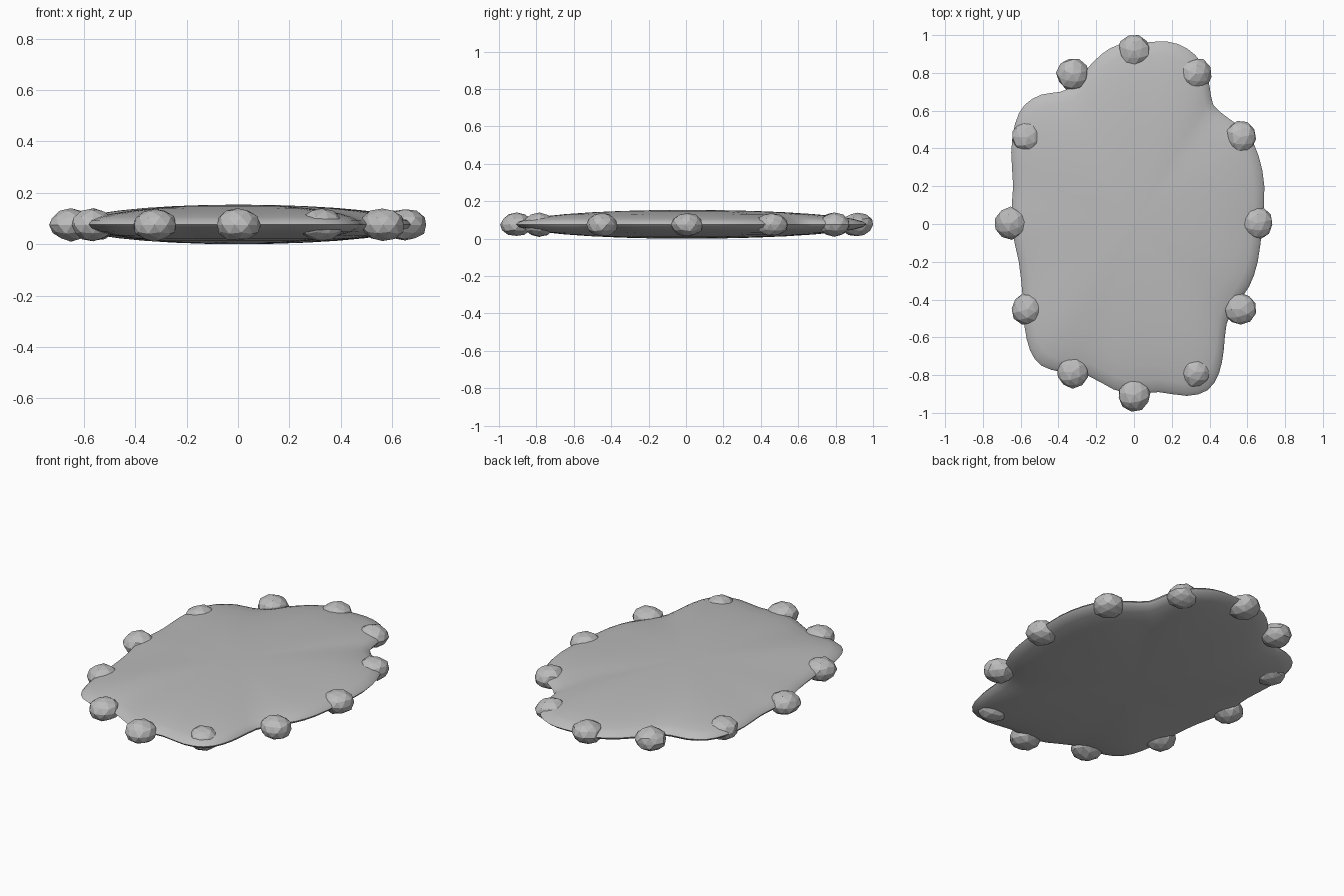
import bpy
import bmesh
import math
import random
from mathutils import Vector

random.seed(4)
cube = bpy.data.objects.get("Cube")
if cube:
    bpy.data.objects.remove(cube, do_unlink=True)

MID_Z = 0.077


def make_material(name, colour):
    mat = bpy.data.materials.new(name)
    mat.use_nodes = True
    mat.diffuse_color = colour
    mat.node_tree.nodes["Principled BSDF"].inputs["Base Color"].default_value = colour
    return mat


stone_grey = make_material("stone grey", (0.5, 0.5, 0.5, 1))


def finish(bm, name, location):
    """Turn a bmesh into a named, coloured object."""
    bmesh.ops.recalc_face_normals(bm, faces=bm.faces)
    mesh = bpy.data.meshes.new(name)
    bm.to_mesh(mesh)
    bm.free()
    mesh.materials.append(stone_grey)
    obj = bpy.data.objects.new(name, mesh)
    obj.location = location
    bpy.context.collection.objects.link(obj)
    return obj


def smooth_loop(points, steps):
    """Closed Catmull-Rom curve through the given points."""
    count = len(points)
    result = []
    for i in range(count):
        a, b, c, d = (Vector(points[(i + k) % count]) for k in (-1, 0, 1, 2))
        for s in range(steps):
            t = s / steps
            result.append(0.5 * (2 * b + (c - a) * t
                                 + (2 * a - 5 * b + 4 * c - d) * t ** 2
                                 + (3 * b - a - 3 * c + d) * t ** 3))
    return result


# Wavy rim of the slab, anticlockwise from the left side
rim = [(.68, 0), (.69, .2), (.66, .36), (.6, .48), (.5, .56), (.42, .63),
       (.4, .73), (.36, .85), (.28, .93), (.18, .965), (.05, .96), (-.08, .95),
       (-.17, .9), (-.25, .82), (-.31, .74), (-.39, .7), (-.49, .685),
       (-.58, .63), (-.63, .53), (-.65, .38), (-.64, .2), (-.65, 0),
       (-.61, -.2), (-.59, -.38), (-.58, -.54), (-.55, -.67), (-.49, -.75),
       (-.38, -.785), (-.25, -.8), (-.11, -.875), (0, -.9), (.13, -.89),
       (.28, -.91), (.39, -.88), (.45, -.79), (.475, -.67), (.49, -.53),
       (.54, -.43), (.61, -.33), (.655, -.2)]

# Slab: a flattened ellipsoid whose rings follow the rim
bm = bmesh.new()
outline = smooth_loop(rim, 2)
bands = 16
rings = []
for band in range(1, bands):
    angle = math.pi * band / bands
    spread, height = math.sin(angle), MID_Z * math.cos(angle)
    rings.append([bm.verts.new((p.x * spread, p.y * spread, height)) for p in outline])
top = bm.verts.new((0, 0, MID_Z))
bottom = bm.verts.new((0, 0, -MID_Z))
for i in range(len(outline)):
    j = (i + 1) % len(outline)
    bm.faces.new((top, rings[0][i], rings[0][j]))
    bm.faces.new((bottom, rings[-1][j], rings[-1][i]))
    for upper, lower in zip(rings, rings[1:]):
        bm.faces.new((upper[i], lower[i], lower[j], upper[j]))
slab = finish(bm, "slab", (0, 0, MID_Z))
bpy.ops.object.select_all(action="DESELECT")
slab.select_set(True)
bpy.context.view_layer.objects.active = slab
bpy.ops.object.shade_smooth_by_angle(angle=math.radians(40))

# Twelve faceted pebbles set evenly around an oval
for n in range(12):
    angle = math.tau * n / 12
    bm = bmesh.new()
    bmesh.ops.create_icosphere(bm, subdivisions=2, radius=1)
    turn = random.uniform(0, math.tau)
    for v in bm.verts:
        v.co *= random.uniform(0.95, 1.05)
        x, y, z = v.co
        v.co = (0.086 * (x * math.cos(turn) - y * math.sin(turn)),
                0.086 * (x * math.sin(turn) + y * math.cos(turn)), 0.063 * z)
    finish(bm, f"pebble_{n + 1}",
           (0.65 * math.cos(angle), 0.91 * math.sin(angle) + 0.005, MID_Z - 0.002))
